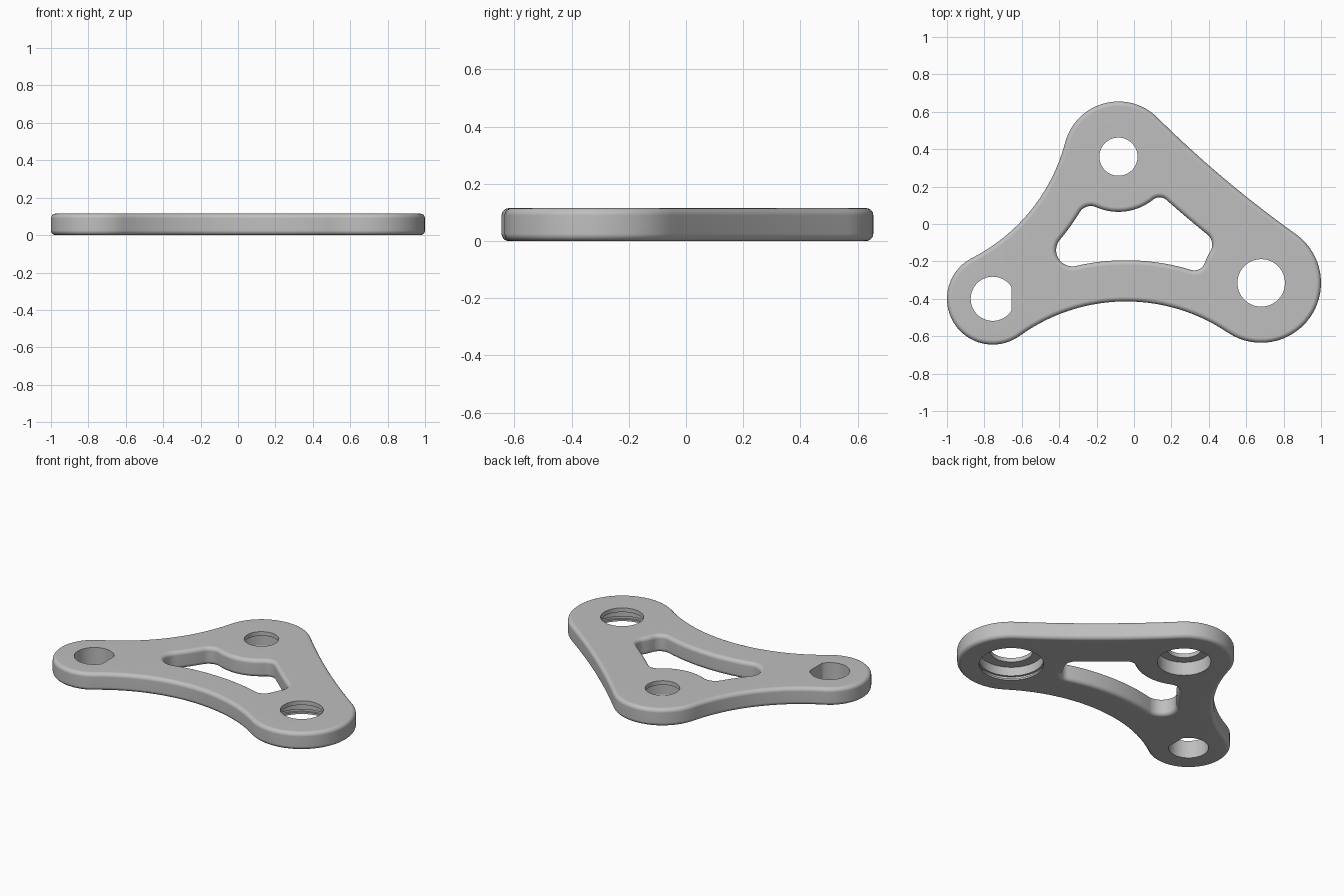
import bpy, bmesh
from math import pi, cos, sin, atan2, sqrt, radians
from mathutils import Vector

cube = bpy.data.objects.get("Cube")
if cube:
    bpy.data.objects.remove(cube)

THICK, ROUND, STEPS = 0.115, 0.025, 5


def tangent_circle(a, b, r, side):
    """Circle of radius r touching circles a and b from outside; side +1 is left of a->b."""
    (ca, ra), (cb, rb) = a, b
    line = cb - ca
    d = line.length
    u = line / d
    along = ((ra + r) ** 2 - (rb + r) ** 2 + d * d) / (2 * d)
    up = sqrt((ra + r) ** 2 - along ** 2)
    return (ca + u * along + Vector((-u.y, u.x)) * up * side, r)


def chain(given, radii, side):
    """Alternate the given circles with the tangent circles that join them."""
    joins = [tangent_circle(g, given[(i + 1) % len(given)], r, side)
             for i, (g, r) in enumerate(zip(given, radii))]
    return joins, [c for pair in zip(given, joins) for c in pair]


def outline(circles, first_turn, grow, n=28):
    """Points along the tangent arcs; grow offsets the whole outline outwards."""
    pts, turn = [], first_turn
    sized = []
    for c, r in circles:
        sized.append((c, r + grow * turn))
        turn = -turn
    for i, (c, r) in enumerate(sized):
        ends = []
        for k in (i - 1, (i + 1) % len(sized)):
            d = sized[k][0] - c
            ends.append(atan2(d.y, d.x))
        sweep = ((ends[1] - ends[0]) * turn) % (2 * pi) * turn
        for j in range(n):
            a = ends[0] + sweep * j / n
            pts.append((c.x + r * cos(a), c.y + r * sin(a)))
        turn = -turn
    return pts


def round_hole(centre, r, flat=9, n=64):
    return [(centre.x + min(r * cos(2 * pi * i / n), flat), centre.y + r * sin(2 * pi * i / n))
            for i in range(n)]


def skin(bm, layers):
    """Join a stack of (points, z) rings; return the bottom and top edge loops."""
    rings = [[bm.verts.new((x, y, z)) for x, y in pts] for pts, z in layers]
    for lo, hi in zip(rings, rings[1:]):
        for i in range(len(lo)):
            j = (i + 1) % len(lo)
            bm.faces.new((lo[i], lo[j], hi[j], hi[i]))
    return [[bm.edges.get((r[i - 1], r[i])) for i in range(len(r))] for r in (rings[0], rings[-1])]


# Three bosses and the concave sides that join them
left, right, back = Vector((-0.755, -0.40)), Vector((0.68, -0.315)), Vector((-0.083, 0.36))
bosses = [(left, 0.245), (right, 0.32), (back, 0.295)]
sides, outer = chain(bosses, [0.97, 6, 0.97], -1)

# Window walls follow the sides and bosses, with rounded corners
front_wall, slant_wall, hollow_wall = [(c, r + w) for (c, r), w in zip(sides, (0.22, 0.288, 0.22))]
walls = [front_wall, bosses[1], slant_wall, bosses[2], hollow_wall]
_, window = chain(walls, [0.06, 0.07, 0.055, 0.07, 0.087], 1)

# Rounded edge profile as (inset, height)
quarter = [pi / 2 * i / STEPS for i in range(STEPS + 1)]
low = [(ROUND * (1 - sin(a)), ROUND * (1 - cos(a))) for a in quarter]
edge = low + [(e, THICK - z) for e, z in reversed(low)]

# Hole profiles as (radius, height): stepped bores open below, one with a ring groove
right_bore = [(0.19, 0), (0.19, 0.012), (0.203, 0.012), (0.203, 0.03), (0.19, 0.03),
              (0.19, 0.088), (0.127, 0.088), (0.127, THICK)]
back_bore = [(0.158, 0), (0.158, 0.088), (0.102, 0.088), (0.102, THICK)]
left_bore = [(0.118, 0), (0.118, THICK)]

bm = bmesh.new()
loops = [skin(bm, [(outline(outer, 1, -e), z) for e, z in edge]),
         skin(bm, [(outline(window, -1, e), z) for e, z in edge])]
for centre, bore, flat in ((left, left_bore, 0.1), (right, right_bore, 9), (back, back_bore, 9)):
    loops.append(skin(bm, [(round_hole(centre, r, flat), z) for r, z in bore]))

# Flat underside and top
for level, up in ((0, -1), (1, 1)):
    bmesh.ops.triangle_fill(bm, use_beauty=True, normal=(0, 0, up),
                            edges=[e for pair in loops for e in pair[level]])
bmesh.ops.recalc_face_normals(bm, faces=bm.faces)
for f in bm.faces:
    f.smooth = True
for e in bm.edges:
    e.smooth = e.calc_face_angle(0) < radians(30)

mesh = bpy.data.meshes.new("linkage_plate")
bm.to_mesh(mesh)
bm.free()
plate = bpy.data.objects.new("linkage_plate", mesh)
bpy.context.collection.objects.link(plate)
weighted = plate.modifiers.new("even_shading", 'WEIGHTED_NORMAL')
weighted.keep_sharp = True

# Plain grey metal
grey = bpy.data.materials.new("plain_grey")
grey.use_nodes = True
colour = (0.52, 0.52, 0.52, 1)
grey.diffuse_color = colour
grey.node_tree.nodes["Principled BSDF"].inputs["Base Color"].default_value = colour
mesh.materials.append(grey)
